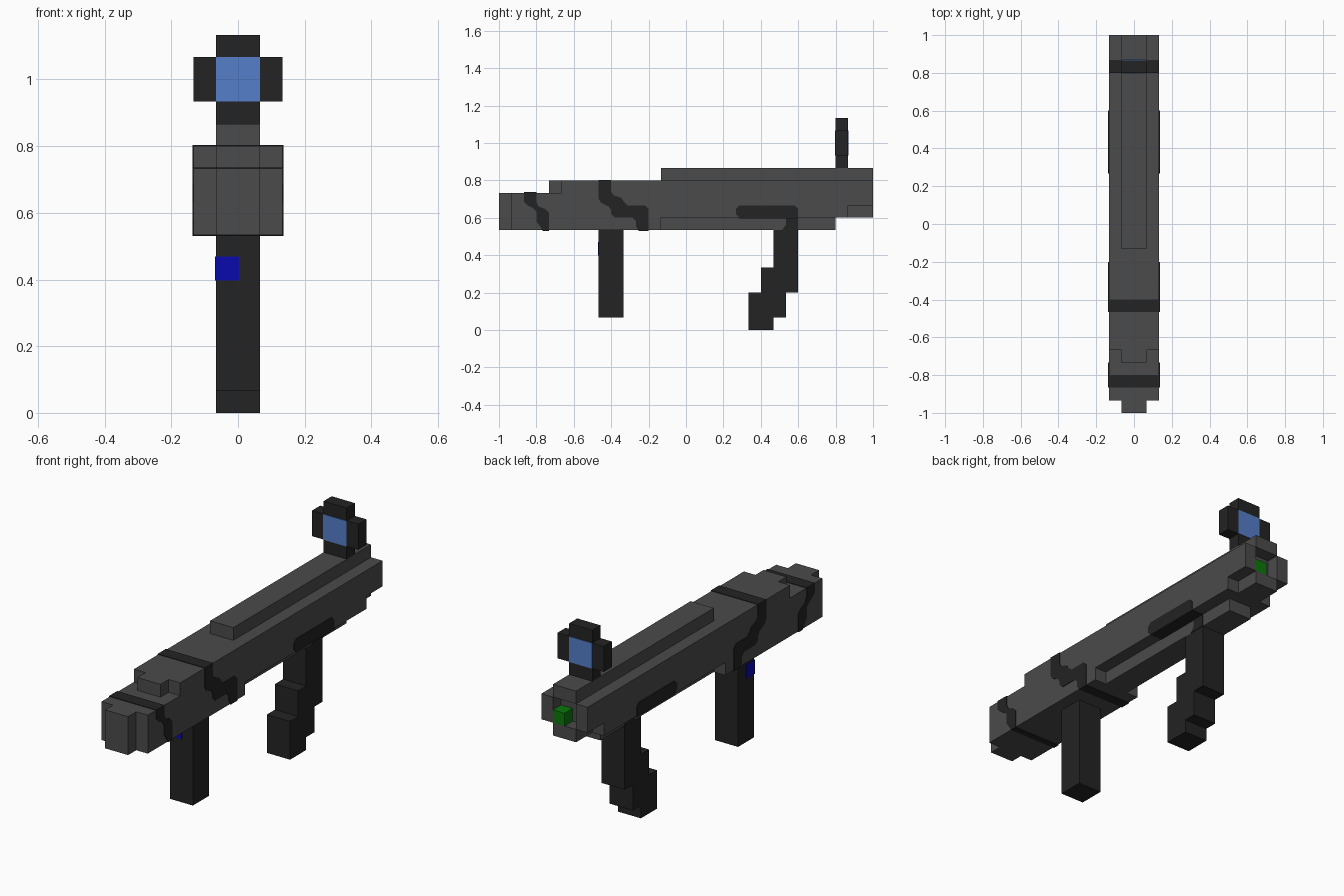
import bpy
import bmesh

if "Cube" in bpy.data.objects:
    bpy.data.objects.remove(bpy.data.objects["Cube"], do_unlink=True)

U = 1 / 15      # one block
E = 0.003       # how far painted plates stand proud


def material(name, rgb):
    m = bpy.data.materials.new(name)
    m.use_nodes = True
    col = (*rgb, 1)
    m.diffuse_color = col
    m.node_tree.nodes["Principled BSDF"].inputs["Base Color"].default_value = col
    return m


GREY = material("metal grey", (0.07, 0.07, 0.07))
DARK = material("dark grey", (0.017, 0.017, 0.017))
LENS = material("lens blue", (0.09, 0.21, 0.58))
BLUE = material("deep blue", (0.003, 0.003, 0.42))
GREEN = material("green", (0.003, 0.19, 0.003))


def finish(name, bm, mat):
    bmesh.ops.recalc_face_normals(bm, faces=bm.faces)
    me = bpy.data.meshes.new(name)
    bm.to_mesh(me)
    bm.free()
    me.materials.append(mat)
    ob = bpy.data.objects.new(name, me)
    bpy.context.collection.objects.link(ob)
    return ob


def blocks(name, mat, *boxes, grow=0.0):
    """Boxes given as x0, x1, y0, y1, z0, z1 in block units."""
    bm = bmesh.new()
    for x0, x1, y0, y1, z0, z1 in boxes:
        verts = bmesh.ops.create_cube(bm, size=1)["verts"]
        for v in verts:
            v.co.x = (x1 * U + grow) if v.co.x > 0 else (x0 * U - grow)
            v.co.y = (y1 * U + grow) if v.co.y > 0 else (y0 * U - grow)
            v.co.z = (z1 * U + grow) if v.co.z > 0 else (z0 * U - grow)
    return finish(name, bm, mat)


def prism(name, mat, profile, half, grow=0.0):
    """Side profile of (y, z) block units, extruded across x."""
    bm = bmesh.new()
    w = half * U + grow
    face = bm.faces.new([bm.verts.new((-w, y * U, z * U)) for y, z in profile])
    ext = bmesh.ops.extrude_face_region(bm, geom=[face])["geom"]
    for v in ext:
        if isinstance(v, bmesh.types.BMVert):
            v.co.x = w
    return finish(name, bm, mat)


# Main body
blocks("body", GREY,
       (-2, 2, -14, -2, 8, 11),
       (-2, 2, -2, 13, 9, 11),
       (-2, 2, -10, 13, 11, 12),
       (-2, 2, 13, 14, 10, 12))
blocks("nose", GREY, (-1, 1, -15, -14, 8, 11))
blocks("front_step", GREY, (-1, 1, -11, -10, 11, 12))
blocks("top_rail", GREY, (-1, 1, -2, 15, 12, 13))
blocks("under_rail", GREY, (-1, 1, -2, 12, 8, 9))

# Hollow rear end with a green block inside
blocks("rear_ring", GREY,
       (-2, -1, 14, 15, 10, 12),
       (1, 2, 14, 15, 10, 12),
       (-1, 1, 13, 15, 9, 10))
blocks("rear_light", GREEN, (0, 1, 14, 15, 10, 11))

# Grips
blocks("front_grip", DARK, (-1, 1, -7, -5, 1, 8))
blocks("front_grip_button", BLUE, (-1, 0, -7, -6, 6, 7), grow=E)
prism("rear_grip", DARK,
      [(7, 8), (7, 5), (6, 5), (6, 3), (5, 3), (5, 0), (7, 0), (7, 1),
       (8, 1), (8, 3), (9, 3), (9, 8)], 1)

# Stepped dark bands wrapped around the body
e = E / U
prism("front_band", DARK,
      [(-13, 11 + e), (-13, 10.3), (-12.7, 10), (-12.3, 9.8), (-12, 9.5),
       (-12, 8.7), (-11.7, 8.3), (-11.5, 8 - e), (-11, 8 - e), (-11, 9.4),
       (-11.3, 9.7), (-11.8, 9.9), (-12, 10.3), (-12, 11 + e)], 2, E)
prism("middle_band", DARK,
      [(-7, 12 + e), (-7, 10.5), (-6.8, 10.2), (-6.2, 9.9), (-6, 9.6),
       (-6, 9.3), (-5.7, 9), (-4.3, 9), (-4, 8.7), (-4, 8.3), (-3.8, 8 - e),
       (-3, 8 - e), (-3, 9.7), (-3.3, 10), (-4.7, 10), (-5, 10.3),
       (-5.2, 10.6), (-5.8, 10.8), (-6, 11.1), (-6, 12 + e)], 2, E)

# Dark patch above the rear grip
prism("side_patch", DARK,
      [(4, 9.3), (4, 9.7), (4.3, 10), (8.7, 10), (9, 9.7), (9, 9 - e),
       (4.3, 9 - e)], 2, E)
prism("side_patch_tail", DARK,
      [(8, 9), (8, 8.4), (7.7, 8), (9, 8), (9, 9)], 1, E)

# Sight with a blue lens on both faces
blocks("sight_frame", DARK,
       (-1, 1, 12, 13, 13, 17),
       (-2, -1, 12, 13, 14, 16),
       (1, 2, 12, 13, 14, 16))
blocks("sight_lens", LENS,
       (-1, 1, 12 - e, 12, 14, 16),
       (-1, 1, 13, 13 + e, 14, 16))
